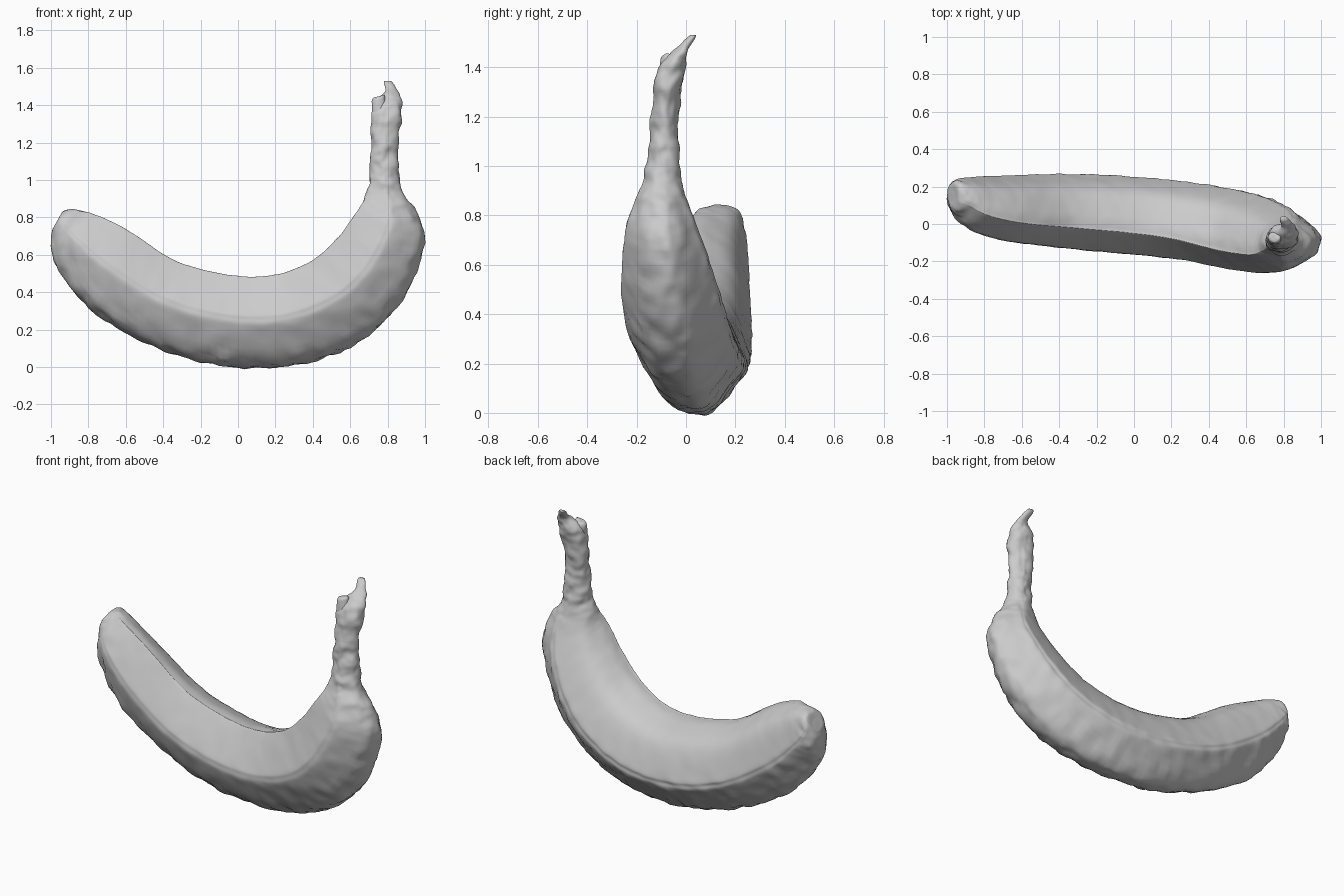
import bpy, bmesh
from mathutils import Vector, noise

if "Cube" in bpy.data.objects:
    bpy.data.objects.remove(bpy.data.objects["Cube"])


def spline(points, steps, closed=False):
    """Catmull-Rom resampling of a list of vectors."""
    n, out = len(points), []
    for i in range(n if closed else n - 1):
        if closed:
            a, b, c, d = (points[(i + k) % n] for k in (-1, 0, 1, 2))
        else:
            a, b, c, d = (points[min(max(i + k, 0), n - 1)] for k in (-1, 0, 1, 2))
        for s in range(steps):
            t = s / steps
            out.append(0.5 * (2 * b + (c - a) * t + (2 * a - 5 * b + 4 * c - d) * t * t
                              + (3 * b - a - 3 * c + d) * t ** 3))
    if not closed:
        out.append(points[-1])
    return out


def loft(name, stations, steps, profile, rough):
    """Skin through stations: outer x,z, inner x,z, y centre, half width."""
    bm = bmesh.new()
    rings = []
    for ox, oz, ix, iz, yc, hw in spline([Vector(s) for s in stations], steps):
        outer, inner = Vector((ox, yc, oz)), Vector((ix, yc, iz))
        mid, half = (outer + inner) / 2, (inner - outer) / 2
        rnd = min(max((0.15 - hw) / 0.09, 0), 1)  # thin parts lose their ridges
        ring = []
        for p in profile:
            q = p.lerp(p.normalized(), rnd)
            co = mid + half * q.y + Vector((0, hw * q.x, 0))
            # peel is rougher on the outside of the curve and on the stem
            amount = rough * (0.25 + 0.75 * max(rnd, min(1, -1.5 * q.y)))
            co += (co - mid).normalized() * amount * (noise.noise(co * 14) + noise.noise(co * 30) / 2)
            ring.append(bm.verts.new(co))
        rings.append(ring)
    n = len(profile)
    for a, b in zip(rings, rings[1:]):
        for k in range(n):
            bm.faces.new((a[k], a[(k + 1) % n], b[(k + 1) % n], b[k]))
    for ring in (rings[0], rings[-1]):
        bm.faces.new(ring)
    bmesh.ops.recalc_face_normals(bm, faces=bm.faces)
    for f in bm.faces:
        f.smooth = True
    me = bpy.data.meshes.new(name)
    bm.to_mesh(me)
    bm.free()
    bpy.context.collection.objects.link(bpy.data.objects.new(name, me))


# Ridged cross-section: (sideways, towards inside of the curve)
section = [(-0.4, 1), (-0.52, 0.93), (-0.93, 0.27), (-1, 0.08), (-0.95, -0.15), (-0.5, -0.8),
           (0, -1), (0.4, -0.9), (0.92, -0.36), (0.99, -0.18), (0.97, 0), (0.6, 0.66), (0, 0.94)]
profile = spline([Vector(p) for p in section], 5, closed=True)

# Fruit body running into the stem and its torn tip
fruit = [
    (-0.985, 0.75, -0.955, 0.80, 0.15, 0.03),
    (-0.992, 0.73, -0.93, 0.838, 0.148, 0.07),
    (-1.0, 0.66, -0.87, 0.84, 0.14, 0.10),
    (-0.97, 0.54, -0.78, 0.822, 0.11, 0.14),
    (-0.80, 0.32, -0.60, 0.735, 0.085, 0.172),
    (-0.48, 0.125, -0.33, 0.565, 0.07, 0.195),
    (-0.1, 0.01, -0.04, 0.49, 0.05, 0.207),
    (0.3, 0.01, 0.19, 0.49, 0.02, 0.208),
    (0.65, 0.135, 0.40, 0.57, -0.03, 0.213),
    (0.88, 0.36, 0.53, 0.685, -0.065, 0.195),
    (0.995, 0.65, 0.63, 0.82, -0.095, 0.15),
    (0.955, 0.83, 0.675, 0.91, -0.10, 0.10),
    (0.885, 0.93, 0.70, 0.98, -0.095, 0.075),
    (0.86, 1.06, 0.71, 1.07, -0.09, 0.06),
    (0.855, 1.2, 0.71, 1.2, -0.085, 0.055),
    (0.877, 1.37, 0.715, 1.37, -0.065, 0.058),
    (0.865, 1.46, 0.775, 1.465, -0.025, 0.033),
    (0.815, 1.53, 0.785, 1.53, 0.03, 0.008),
]
loft("banana_fruit_and_stem", fruit, 12, profile, 0.012)

# Second torn flap on the front of the stem end
flap = [
    (0.80, 1.27, 0.73, 1.27, -0.09, 0.03),
    (0.79, 1.42, 0.715, 1.42, -0.075, 0.03),
    (0.78, 1.455, 0.75, 1.447, -0.075, 0.01),
]
loft("stem_torn_flap", flap, 6, profile, 0.006)
